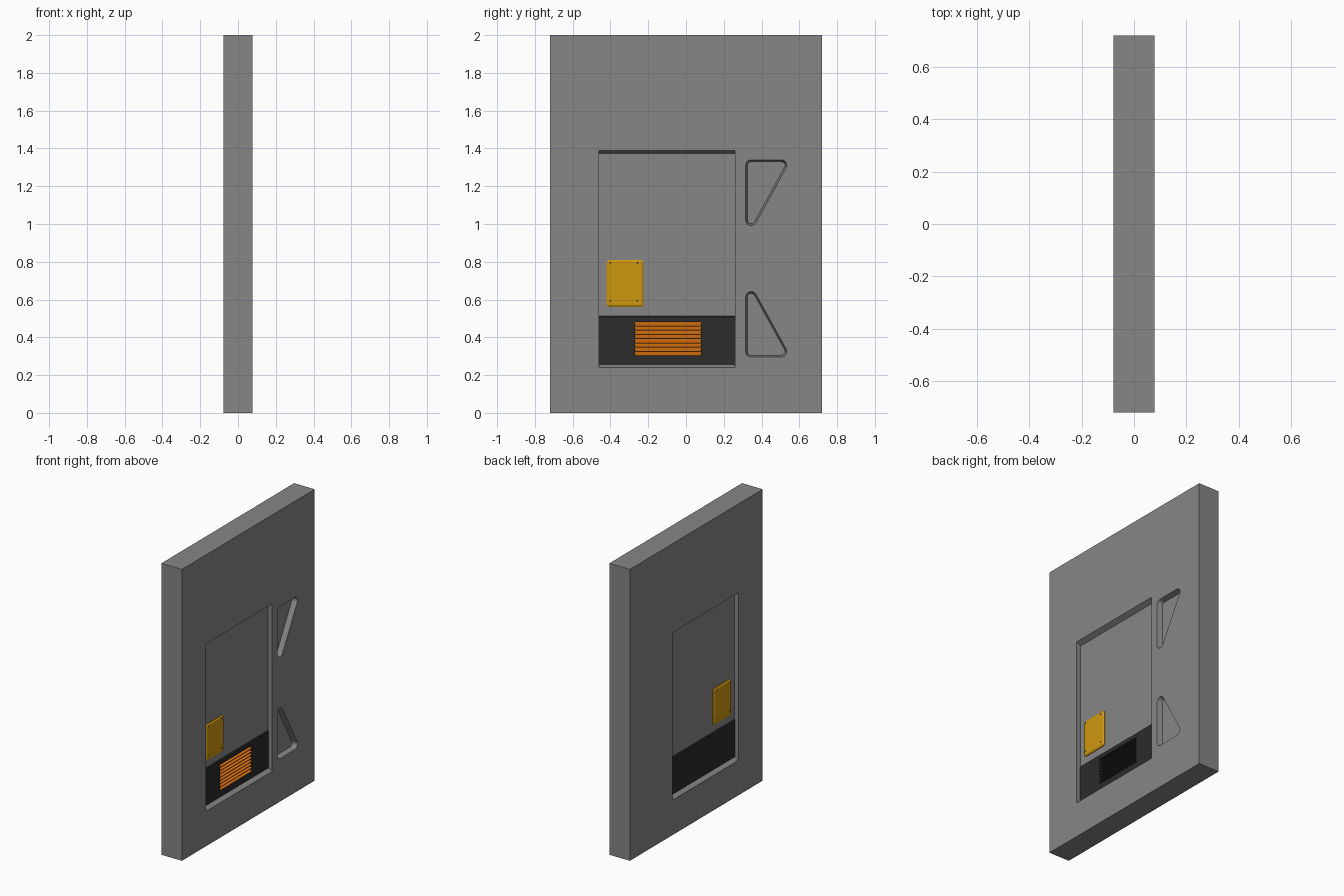
import bpy, bmesh, math
from mathutils import Vector

if "Cube" in bpy.data.objects:
    bpy.data.objects.remove(bpy.data.objects["Cube"], do_unlink=True)


def material(name, color):
    m = bpy.data.materials.new(name)
    m.use_nodes = True
    m.diffuse_color = (*color, 1)
    m.node_tree.nodes["Principled BSDF"].inputs["Base Color"].default_value = (*color, 1)
    return m


GREY = material("wall grey", (0.24, 0.24, 0.24))
BLACK = material("kick plate black", (0.025, 0.025, 0.025))
GOLD = material("plate yellow", (0.62, 0.31, 0.005))
ORANGE = material("vent orange", (0.75, 0.18, 0.005))

HALF = 0.078          # half wall thickness
DEPTH = 0.033         # door recess
DOOR = (-0.46, 0.26)  # door width range in y


def rect(y0, y1, z0, z1):
    return [(y0, z0), (y1, z0), (y1, z1), (y0, z1)]


def rounded(corners, r, inset=0, steps=6):
    """Counter-clockwise (y, z) outline with rounded corners, pulled in by inset."""
    out, n = [], len(corners)
    for i in range(n):
        p = Vector(corners[i])
        back = (Vector(corners[i - 1]) - p).normalized()
        ahead = (Vector(corners[(i + 1) % n]) - p).normalized()
        half = back.angle(ahead) / 2
        centre = p + (back + ahead).normalized() * (r / math.sin(half))
        start = math.atan2(back.x, -back.y)
        for k in range(steps + 1):
            a = start + (math.pi - 2 * half) * k / steps
            out.append(centre + Vector((math.cos(a), math.sin(a))) * (r - inset))
    return out


def loft(name, mat, x0, outline0, x1, outline1=None):
    """Solid between two matching outlines in planes of constant x."""
    outline1 = outline1 or outline0
    bm = bmesh.new()
    a = [bm.verts.new((x0, *p)) for p in outline0]
    b = [bm.verts.new((x1, *p)) for p in outline1]
    bm.faces.new(a)
    bm.faces.new(b)
    for i in range(len(a)):
        j = (i + 1) % len(a)
        bm.faces.new((a[i], a[j], b[j], b[i]))
    bmesh.ops.recalc_face_normals(bm, faces=bm.faces)
    mesh = bpy.data.meshes.new(name)
    bm.to_mesh(mesh)
    bm.free()
    mesh.materials.append(mat)
    obj = bpy.data.objects.new(name, mesh)
    bpy.context.collection.objects.link(obj)
    return obj


def cut(target, cutters):
    for c in cutters:
        c.hide_render = True
        mod = target.modifiers.new(c.name, "BOOLEAN")
        mod.operation, mod.solver, mod.object = "DIFFERENCE", "EXACT", c
        mod.material_mode = "TRANSFER"
    bpy.context.view_layer.update()
    graph = bpy.context.evaluated_depsgraph_get()
    mesh = bpy.data.meshes.new_from_object(target.evaluated_get(graph))
    target.modifiers.clear()
    target.data = mesh


# Wall slab
wall = loft("wall", GREY, -HALF, rect(-0.72, 0.72, 0, 2), HALF)
cutters = []

# Door recess on both faces, sloped at the head and sill
for s, side in ((1, "right"), (-1, "left")):
    floor_x, over = HALF - DEPTH, 0.01
    slope = 0.017 / DEPTH
    inner = rect(*DOOR, 0.257, 1.372)
    grow = slope * (DEPTH + over)
    outer = rect(*DOOR, 0.257 - grow, 1.372 + grow)
    cutters.append(loft(side + "_door_cutter", GREY, s * floor_x, inner, s * (HALF + over), outer))

# Triangular grip recesses, mirrored about mid height
MID = 0.8175
upper = [(0.315, 0.905), (0.555, 1.34), (0.315, 1.34)]
lower = [(y, 2 * MID - z) for y, z in reversed(upper)]
for name, tri in (("upper", upper), ("lower", lower)):
    cutters.append(loft(name + "_grip_cutter", GREY, HALF - 0.035, rounded(tri, 0.03, 0.01),
                        HALF + 0.002, rounded(tri, 0.03)))

# Vent pocket
VENT = (-0.27, 0.08, 0.30, 0.48)
pocket_back = -0.012
pocket = loft("vent_cutter", BLACK, pocket_back, rect(*VENT), HALF)
cutters.append(pocket)
cut(wall, cutters)

# Kick plates, access plates and screws on both faces
for s, side in ((1, "right"), (-1, "left")):
    base = HALF - DEPTH
    kick = loft(side + "_kick_plate", BLACK, s * (base - 0.002), rect(*DOOR, 0.257, 0.515),
                s * (base + 0.006), rect(*DOOR, 0.257, 0.508))
    if s == 1:
        cut(kick, [pocket])
    plate = rect(-0.42, -0.225, 0.56, 0.81)
    loft(side + "_access_plate", GOLD, s * (base - 0.002), rounded(plate, 0.018),
         s * (base + 0.004), rounded(plate, 0.018))
    loft(side + "_access_plate_face", GOLD, s * (base + 0.004), rounded(plate, 0.018),
         s * (base + 0.010), rounded(plate, 0.018, 0.01))
    for y in (-0.40, -0.257):
        for z in (0.594, 0.794):
            dot = rounded(rect(y - 0.005, y + 0.005, z - 0.005, z + 0.005), 0.005, 0, 2)
            loft(side + "_plate_screw", BLACK, s * base, dot, s * (base + 0.0105))

for c in cutters:
    bpy.data.objects.remove(c, do_unlink=True)

# Vent louvres: rising inward, orange on top and black beneath
COUNT = 8
pitch = (VENT[3] - VENT[2]) / COUNT
front, back, thick = HALF - DEPTH + 0.005, pocket_back + 0.005, 0.003
for i in range(COUNT):
    z = VENT[2] + i * pitch
    top = z + pitch
    slat = loft("vent_louvre", BLACK, front, rect(VENT[0], VENT[1], z, z + thick),
                back, rect(VENT[0], VENT[1], top, top + thick if i < COUNT - 1 else top + 0.001))
    slat.data.materials.append(ORANGE)
    for face in slat.data.polygons:
        if face.normal.z > 0.3:
            face.material_index = 1
